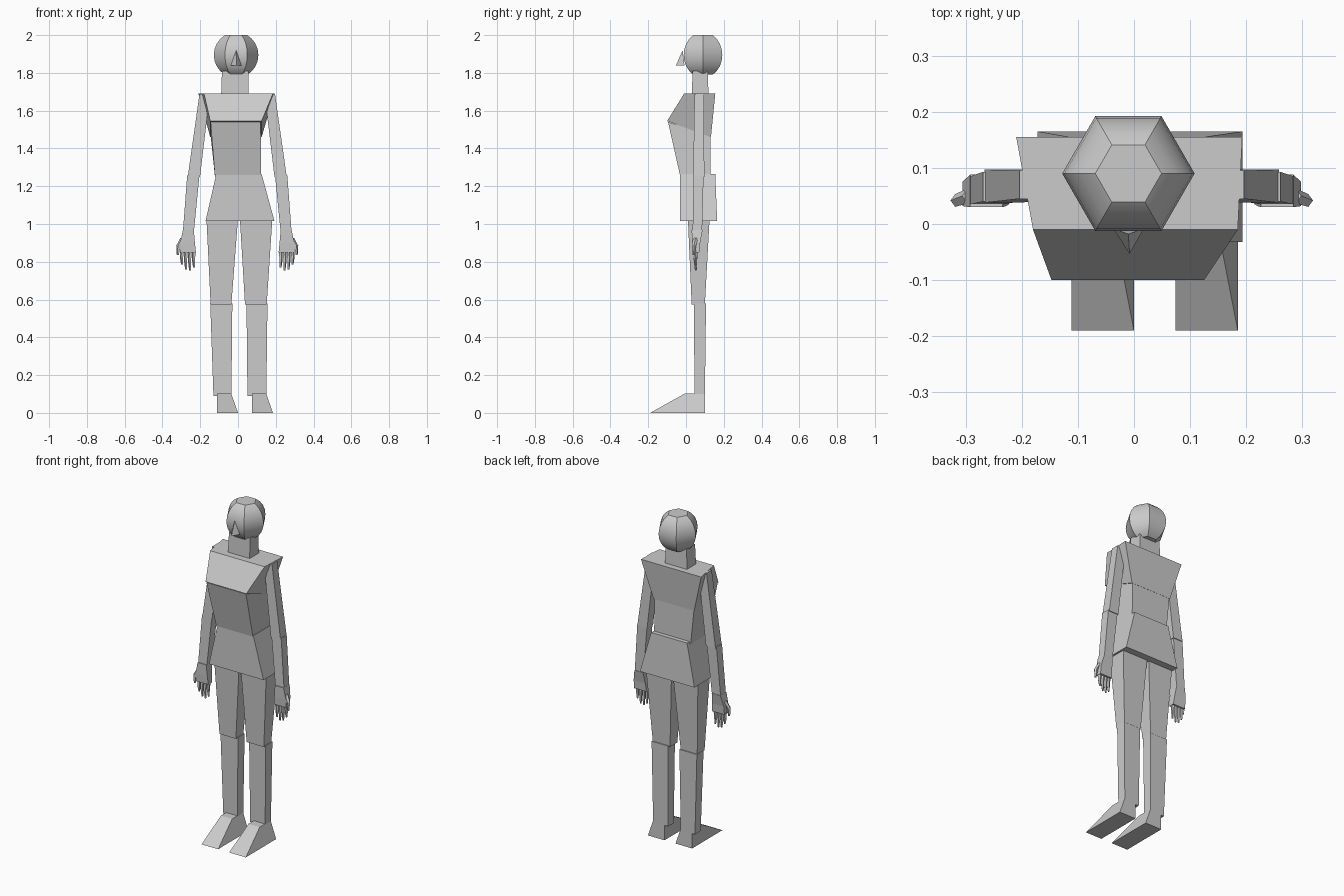
import bpy, bmesh, math
from mathutils import Vector

if "Cube" in bpy.data.objects:
    bpy.data.objects.remove(bpy.data.objects["Cube"])

grey = bpy.data.materials.new("light_grey")
grey.diffuse_color = (0.6, 0.6, 0.6, 1)
grey.use_nodes = True
grey.node_tree.nodes["Principled BSDF"].inputs["Base Color"].default_value = grey.diffuse_color


def make(name, bm):
    bmesh.ops.recalc_face_normals(bm, faces=bm.faces)
    me = bpy.data.meshes.new(name)
    bm.to_mesh(me)
    bm.free()
    me.materials.append(grey)
    ob = bpy.data.objects.new(name, me)
    bpy.context.collection.objects.link(ob)
    return ob


def loft(name, rings):
    """Closed solid through a stack of rings with equal point counts."""
    bm = bmesh.new()
    loops = [[bm.verts.new(p) for p in r] for r in rings]
    n = len(loops[0])
    bm.faces.new(loops[0][::-1])
    bm.faces.new(loops[-1])
    for a, b in zip(loops, loops[1:]):
        for i in range(n):
            j = (i + 1) % n
            bm.faces.new((a[i], a[j], b[j], b[i]))
    return make(name, bm)


def rect(x0, x1, y0, y1, z, z_back=None):
    zb = z if z_back is None else z_back
    return [(x0, y0, z), (x1, y0, z), (x1, y1, zb), (x0, y1, zb)]


def flip(ring, s, cx=-0.004):
    return [(cx + s * x, y, z) for x, y, z in ring]


# head: six-sided ball with flat ends
head_rings = []
for k in range(9):
    lat = math.radians(-60 + 15 * k)
    r = 0.118 * math.cos(lat)
    head_rings.append([(-0.01 + r * math.cos(math.radians(60 * i)),
                        0.09 + r * math.sin(math.radians(60 * i)),
                        1.895 + 0.121 * math.sin(lat)) for i in range(6)])
head = loft("head", head_rings)
bpy.context.view_layer.objects.active = head
head.select_set(True)
bpy.ops.object.shade_smooth_by_angle(angle=math.radians(30))
head.select_set(False)

# nose: small pyramid
bm = bmesh.new()
v = [bm.verts.new(p) for p in ((-0.01, -0.018, 1.92), (-0.037, -0.008, 1.84),
                               (0.018, -0.008, 1.84), (-0.008, -0.053, 1.84))]
for f in ((0, 1, 2), (0, 1, 3), (0, 2, 3), (1, 2, 3)):
    bm.faces.new([v[i] for i in f])
make("nose", bm)

# neck and torso
loft("neck", [rect(-0.09, 0.057, 0.03, 0.12, 1.66), rect(-0.085, 0.055, 0.035, 0.115, 1.81)])
chest_top = [(-0.18, -0.01, 1.69), (0.185, -0.01, 1.69), (0.193, 0.155, 1.69), (-0.21, 0.155, 1.69)]
loft("chest", [rect(-0.147, 0.125, -0.1, 0.132, 1.545, 1.46), chest_top])
loft("waist", [rect(-0.122, 0.122, -0.03, 0.13, 1.25),
               rect(-0.145, 0.12, -0.095, 0.13, 1.54, 1.47)])
loft("pelvis", [rect(-0.172, 0.193, -0.032, 0.165, 1.015),
                rect(-0.115, 0.125, -0.032, 0.155, 1.265)])

# legs and feet (feet both point the same way)
loft("left_thigh", [rect(-0.145, -0.035, 0.03, 0.1, 0.575), rect(-0.167, 0.0, 0.01, 0.125, 1.03)])
loft("right_thigh", [rect(0.037, 0.152, 0.03, 0.1, 0.575), rect(0.01, 0.182, 0.01, 0.125, 1.03)])
loft("left_shin", [rect(-0.13, -0.035, 0.045, 0.1, 0.09), rect(-0.147, -0.03, 0.042, 0.106, 0.58)])
loft("right_shin", [rect(0.05, 0.15, 0.045, 0.1, 0.09), rect(0.045, 0.156, 0.042, 0.106, 0.58)])
for side, x in (("left", -0.111), ("right", 0.074)):
    loft(side + "_foot", [rect(x, x + 0.111, -0.19, 0.1, 0),
                          rect(x, x + 0.075, -0.005, 0.1, 0.103)])


def finger(name, path, radii, s):
    """Tapered five-sided digit along a path."""
    rings = []
    for p, r in zip(path, radii):
        rings.append([(p[0] + r * math.cos(i * math.tau / 5),
                       p[1] + r * math.sin(i * math.tau / 5), p[2]) for i in range(5)])
    loft(name, [flip(r, s) for r in rings])


# arms and hands, mirrored
for side, s in (("left", -1), ("right", 1)):
    loft(side + "_upper_arm", [flip(rect(0.197, 0.262, 0.038, 0.097, 1.25), s),
                               flip(rect(0.145, 0.2, 0.045, 0.095, 1.688), s)])
    loft(side + "_forearm", [flip(rect(0.23, 0.288, 0.035, 0.085, 0.955), s),
                             flip(rect(0.2, 0.265, 0.04, 0.093, 1.258), s)])
    loft(side + "_palm", [flip(rect(0.219, 0.302, 0.035, 0.07, 0.85), s),
                          flip(rect(0.224, 0.302, 0.032, 0.075, 0.9), s),
                          flip(rect(0.23, 0.288, 0.03, 0.088, 0.968), s)])
    for i, tip in enumerate((0.785, 0.76, 0.755, 0.77)):
        x = 0.292 - 0.021 * i
        finger(f"{side}_finger_{i + 1}",
               [(x, 0.052, 0.86), (x + 0.002, 0.05, (0.86 + tip) / 2), (x, 0.052, tip)],
               (0.011, 0.0095, 0.005), s)
    finger(side + "_thumb",
           [(0.288, 0.05, 0.925), (0.311, 0.042, 0.885), (0.314, 0.04, 0.835)],
           (0.014, 0.012, 0.006), s)
